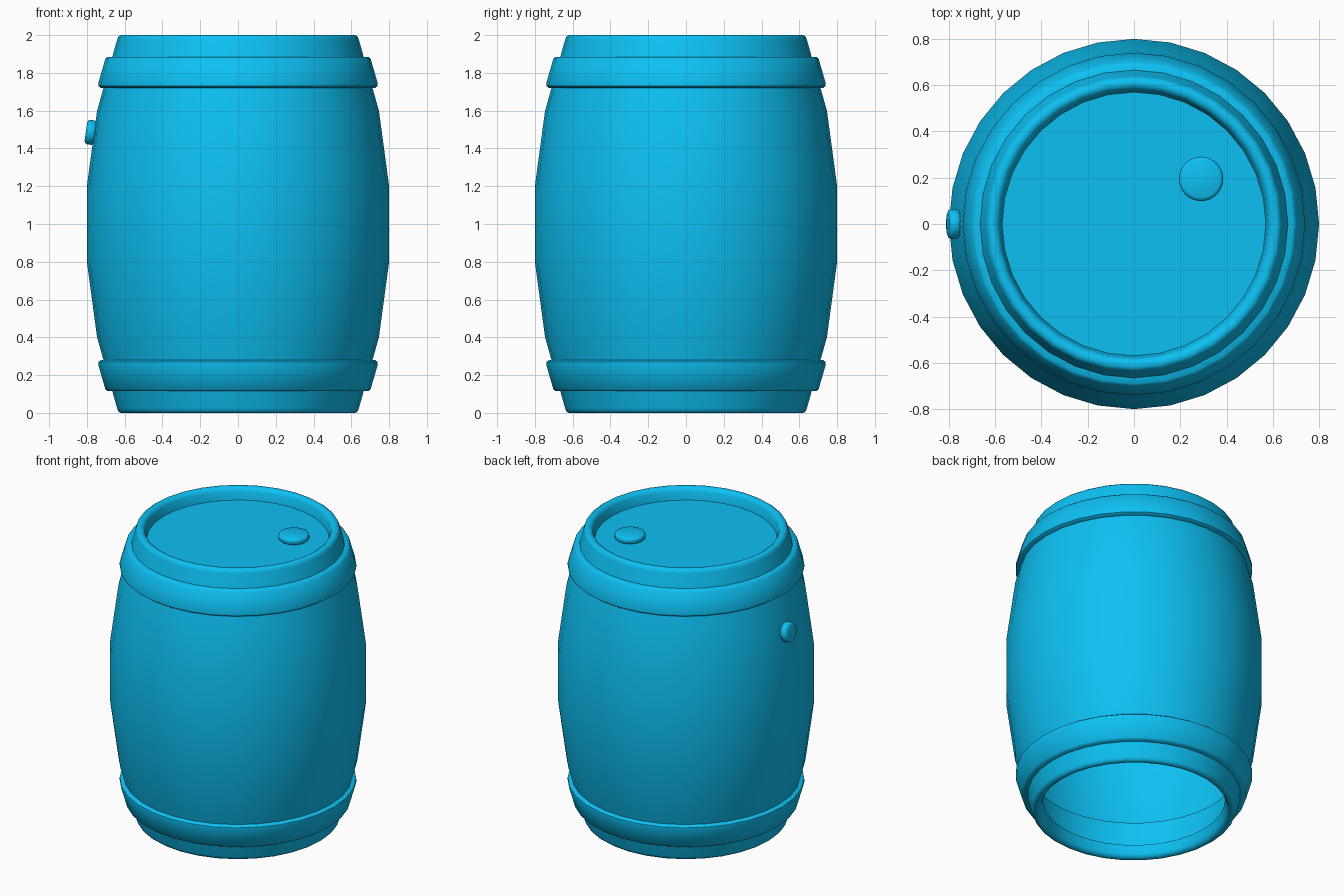
import bpy, bmesh, math
from mathutils import Matrix

if "Cube" in bpy.data.objects:
    bpy.data.objects.remove(bpy.data.objects["Cube"])

SIDES = 32
blue = bpy.data.materials.new("barrel_blue")
blue.diffuse_color = (0.004, 0.53, 0.9, 1)
blue.use_nodes = True
blue.node_tree.nodes["Principled BSDF"].inputs["Base Color"].default_value = blue.diffuse_color


def lathe(name, profile, sides=SIDES, closed=False, cap_start=False, cap_end=False,
          matrix=Matrix(), angle=40):
    """Revolve (radius, z) points around z; optionally cap either end."""
    bm = bmesh.new()
    rings = []
    for r, z in profile:
        rings.append([bm.verts.new((r * math.cos(a), r * math.sin(a), z))
                      for a in (2 * math.pi * i / sides for i in range(sides))])
    pairs = list(zip(rings, rings[1:]))
    if closed:
        pairs.append((rings[-1], rings[0]))
    for lo, hi in pairs:
        for i in range(sides):
            j = (i + 1) % sides
            bm.faces.new((lo[i], lo[j], hi[j], hi[i]))
    if cap_start:
        bm.faces.new(rings[0][::-1])
    if cap_end:
        bm.faces.new(rings[-1])
    bm.transform(matrix)
    mesh = bpy.data.meshes.new(name)
    bm.to_mesh(mesh)
    bm.free()
    mesh.materials.append(blue)
    obj = bpy.data.objects.new(name, mesh)
    bpy.context.collection.objects.link(obj)
    bpy.context.view_layer.objects.active = obj
    obj.select_set(True)
    bpy.ops.object.shade_smooth_by_angle(angle=math.radians(angle))
    obj.select_set(False)
    return obj


# Barrel shell: open underneath, recessed lid on top
upper = [(0.80, 1.2), (0.746, 1.6), (0.640, 1.975), (0.635, 1.99), (0.622, 2.0),
         (0.602, 2.0), (0.588, 1.99), (0.580, 1.975), (0.57, 1.92)]
lower = [(r, 2 - z) for r, z in reversed(upper)]
lathe("barrel_body", lower + upper, cap_end=True)

# Two flared hoops, mirrored about mid height
hoop = [(0.64, 0.115), (0.69, 0.115), (0.702, 0.125), (0.740, 0.255),
        (0.739, 0.27), (0.725, 0.28), (0.64, 0.28)]
lathe("lower_hoop", hoop, closed=True)
lathe("upper_hoop", [(r, 2 - z) for r, z in reversed(hoop)], closed=True)


# Rounded plugs in the lid and in the left wall
def plug(name, radius, height, matrix):
    b = 0.016
    lathe(name, [(radius - b, 0), (radius, b), (radius, height - b),
                 (radius - b * 0.3, height - b * 0.3), (radius - b, height)],
          cap_start=True, cap_end=True, matrix=matrix, angle=50)


plug("lid_plug", 0.096, 0.05, Matrix.Translation((0.29, 0.195, 1.912)))
tilt = Matrix.Rotation(math.radians(-82), 4, 'Y')
plug("side_plug", 0.065, 0.056, Matrix.Translation((-0.750, 0, 1.481)) @ tilt)
